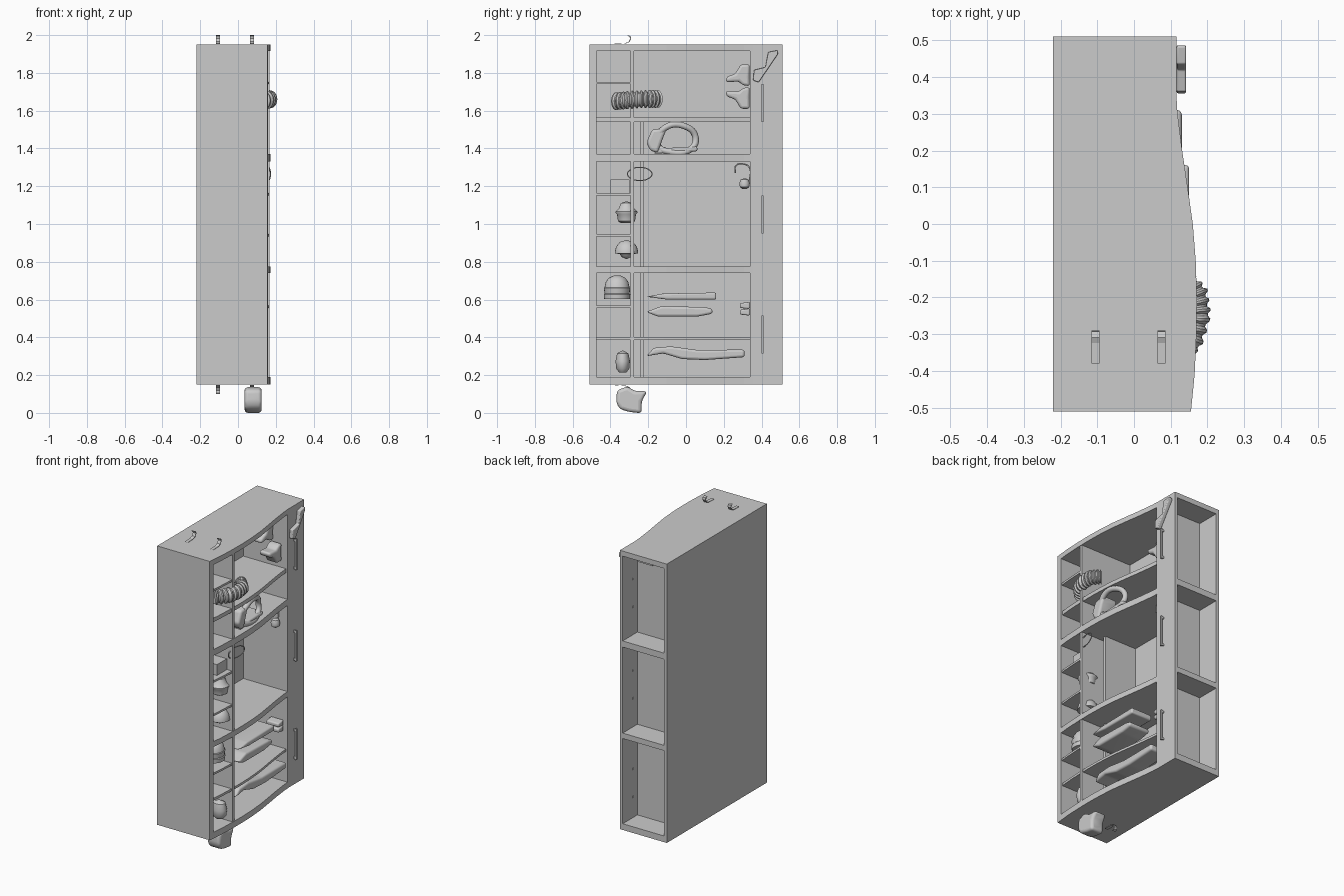
import bpy, bmesh, math
from mathutils import Vector

if "Cube" in bpy.data.objects:
    bpy.data.objects.remove(bpy.data.objects["Cube"])

# Curved front: depth x as a function of y
FRONT = [(-.51, .155), (-.41, .165), (-.3, .17), (-.2, .171), (-.1, .168), (0, .16),
         (.1, .146), (.2, .131), (.33, .115), (.51, .115)]

def front_x(y):
    for (a, xa), (b, xb) in zip(FRONT, FRONT[1:]):
        if y <= b + 1e-6:
            return xa + (xb - xa) * (y - a) / (b - a)
    return FRONT[-1][1]

def finish(name, bm, smooth=None):
    bmesh.ops.recalc_face_normals(bm, faces=bm.faces)
    me = bpy.data.meshes.new(name)
    bm.to_mesh(me)
    bm.free()
    ob = bpy.data.objects.new(name, me)
    bpy.context.collection.objects.link(ob)
    if smooth:
        for o in bpy.context.selected_objects:
            o.select_set(False)
        ob.select_set(True)
        bpy.context.view_layer.objects.active = ob
        bpy.ops.object.shade_smooth_by_angle(angle=math.radians(smooth))
    return ob

def prism(name, pts, vec, bevel=0):
    """Extrude a closed outline of 3D points along vec."""
    bm = bmesh.new()
    f = bm.faces.new([bm.verts.new(p) for p in pts])
    r = bmesh.ops.extrude_face_region(bm, geom=[f])
    bmesh.ops.translate(bm, vec=vec, verts=[g for g in r['geom'] if isinstance(g, bmesh.types.BMVert)])
    ob = finish(name, bm, 50 if bevel else None)
    if bevel:
        m = ob.modifiers.new("round", 'BEVEL')
        m.width, m.segments, m.limit_method = bevel, 4, 'NONE'
    return ob

def board(name, y0, y1, z0, z1, back=-.2, inset=0):
    """Board whose front edge follows the curved cabinet front."""
    n = max(1, round((y1 - y0) / .05))
    ys = [y0 + (y1 - y0) * i / n for i in range(n + 1)]
    pts = [(back, y0, z0)] + [(front_x(y) - inset, y, z0) for y in ys] + [(back, y1, z0)]
    return prism(name, pts, (0, 0, z1 - z0))

def box(name, x0, x1, y0, y1, z0, z1):
    return prism(name, [(x0, y0, z0), (x1, y0, z0), (x1, y1, z0), (x0, y1, z0)], (0, 0, z1 - z0))

def soft(name, outline, x0, x1, r=.015):
    return prism(name, [(x0, y, z) for y, z in outline], (x1 - x0, 0, 0), r)

def tube(name, pts, r, closed=False):
    cu = bpy.data.curves.new(name, 'CURVE')
    cu.dimensions, cu.bevel_depth, cu.bevel_resolution = '3D', r, 3
    cu.use_fill_caps = True
    s = cu.splines.new('BEZIER')
    s.bezier_points.add(len(pts) - 1)
    for b, p in zip(s.bezier_points, pts):
        b.co, b.handle_left_type, b.handle_right_type = p, 'AUTO', 'AUTO'
    s.use_cyclic_u, s.resolution_u = closed, 6
    ob = bpy.data.objects.new(name, cu)
    bpy.context.collection.objects.link(ob)
    return ob

def lathe(name, profile, loc, n=24, scale=(1, 1)):
    bm = bmesh.new()
    rings = [[bm.verts.new((loc[0] + r * scale[0] * math.cos(2 * math.pi * i / n),
                            loc[1] + r * scale[1] * math.sin(2 * math.pi * i / n), loc[2] + z))
              for i in range(n)] for r, z in profile]
    for a, b in zip(rings, rings[1:]):
        for i in range(n):
            bm.faces.new((a[i], a[(i + 1) % n], b[(i + 1) % n], b[i]))
    bm.faces.new(rings[0])
    bm.faces.new(rings[-1])
    return finish(name, bm, 40)

# Carcass
prism("back_panel", [(-.22, -.51, .15), (-.2, -.51, .15), (-.2, .51, .15), (-.22, .51, .15)], (0, 0, 1.8))
for i, (z0, z1) in enumerate([(.15, .19), (.74, .775), (1.33, 1.37), (1.917, 1.95)]):
    board(f"main_board_{i}", -.51, .51, z0, z1)
board("left_side", -.51, -.475, .15, 1.95)
board("right_partition", .34, .36, .15, 1.95)
board("side_front_panel", .34, .51, .15, 1.95, back=.095)

# Upright partitions and shelves in each bay
for i, (z0, z1) in enumerate([(.19, .74), (.775, 1.33), (1.37, 1.917)]):
    board(f"cubby_partition_{i}", -.295, -.275, z0, z1, inset=.004)
for i, (z0, z1) in enumerate([(.19, .74), (.775, 1.33), (1.37, 1.545)]):
    box(f"inner_partition_{i}", -.2, .03, -.24, -.225, z0, z1)
for i, z in enumerate([.555, .935, 1.15, 1.74]):
    board(f"cubby_shelf_{i}", -.475, -.295, z, z + .013, inset=.006)
board("upper_shelf", -.475, .34, 1.54, 1.565, inset=.01)
board("lower_shelf", -.475, .34, .387, .402, inset=.01)

# Door handles with screws inside
for i, z in enumerate([.415, 1.05, 1.64]):
    box(f"handle_{i}", .127, .137, .4, .41, z - .1, z + .1)
    for s in (-.09, .09):
        box(f"handle_post_{i}", .093, .13, .4, .41, z + s - .006, z + s + .006)
box("side_plate", -.02, .08, .36, .37, 1.83, 1.87)

# Curled hooks above and below
curl = [(-.375, 1.953), (-.32, 1.955), (-.3, 1.963), (-.29, 1.98), (-.293, 1.994), (-.305, 1.998)]
for x in (-.105, .075):
    for low in (False, True):
        line = [(y, 2.1 - z) if low else (y, z) for y, z in curl]
        d = .004 if low else -.004
        inner = [(y - .004, z - d * .5) for y, z in reversed(line)]
        prism("hook", [(x - .011, y, z) for y, z in line + inner], (.022, 0, 0))

# Hanging pouch below
soft("hanging_pouch", [(-.37, .055), (-.365, .12), (-.31, .14), (-.27, .115), (-.205, .115),
                       (-.235, .06), (-.235, -.002), (-.3, .005), (-.35, .02)], .035, .125, .018)

# Ribbed hose
path = [Vector(p) for p in [(.10, -.37, 1.65), (.15, -.32, 1.655), (.172, -.25, 1.66),
                            (.165, -.19, 1.662), (.125, -.15, 1.662)]]
bm = bmesh.new()
rings, N = [], 44
for k in range(N + 1):
    t = k / N * (len(path) - 1)
    j = min(int(t), len(path) - 2)
    p = path[j].lerp(path[j + 1], t - j)
    ang = math.radians(45 + 90 * k / N)
    n = Vector((math.sin(ang), -math.cos(ang), 0))
    r = .047 if k % 4 < 2 else .037
    rings.append([bm.verts.new(p + n * r * math.cos(a) * .8 + Vector((0, 0, r * math.sin(a))))
                  for a in [2 * math.pi * i / 20 for i in range(20)]])
for a, b in zip(rings, rings[1:]):
    for i in range(20):
        bm.faces.new((a[i], a[(i + 1) % 20], b[(i + 1) % 20], b[i]))
bm.faces.new(rings[0])
bm.faces.new(rings[-1])
finish("ribbed_hose", bm, 35)

# Handbag with a looped handle
soft("bag_body", [(-.21, 1.43), (-.18, 1.5), (-.1, 1.51), (-.12, 1.46), (-.15, 1.375), (-.19, 1.39)], .04, .15)
tube("bag_loop", [(.12, -.15, 1.42), (.14, -.11, 1.51), (.13, .0, 1.515), (.11, .05, 1.46),
                  (.12, .03, 1.40), (.13, -.1, 1.385)], .017, True)
soft("bag_base", [(-.17, 1.372), (.06, 1.385), (.06, 1.41), (-.15, 1.4)], .03, .14, .01)

# Boots on the upper shelf and shoes in the lower bay
for i, (x, z, s) in enumerate([(-.02, 1.78, 1), (.04, 1.675, -1)]):
    soft(f"boot_{i}", [(.21, z - .03 * s), (.215, z), (.26, z + .015 * s), (.29, z + .065 * s), (.338, z + .065 * s),
                       (.335, z + .0 * s), (.338, z - .05 * s), (.3, z - .045 * s), (.28, z - .025 * s)],
         x - .04, x + .04, .014)
for z in (.535, .57):
    soft("small_shoe", [(.285, z - .014), (.285, z + .01), (.338, z + .018), (.338, z - .02)], .0, .09, .008)

# Folded clothes
soft("folded_top_garment", [(-.21, .615), (-.12, .632), (.16, .637), (.16, .6), (-.1, .6)], .0, .15, .01)
soft("folded_middle_garment", [(-.21, .535), (-.13, .565), (.1, .56), (.14, .55), (.14, .525), (.06, .51),
                               (-.15, .51)], .0, .15, .014)
soft("folded_bottom_garment", [(-.21, .3), (-.17, .345), (-.08, .352), (.06, .333), (.31, .335), (.31, .295),
                               (.1, .28), (-.02, .285), (-.12, .315)], .01, .13, .013)

# Headwear and small items in the cubbies
lathe("ribbed_cap", [(.068, 0), (.07, .025), (.066, .03), (.07, .06), (.066, .063), (.06, .09),
                     (.045, .112), (.02, .124), (.002, .126)], (.08, -.365, .602))
lathe("round_hat", [(.002, .0), (.025, .01), (.035, .025), (.062, .03), (.062, .036), (.055, .065),
                    (.035, .09), (.002, .1)], (.09, -.315, .815))
lathe("brimmed_hat", [(.03, 0), (.045, .01), (.05, .045), (.058, .055), (.058, .06), (.042, .075),
                      (.03, .105), (.002, .115)], (.09, -.315, 1.005))
lathe("shoe", [(.02, 0), (.035, .02), (.038, .06), (.03, .1), (.002, .115)], (.1, -.335, .215), scale=(1.3, 1))
box("small_box", .03, .13, -.4, -.3, 1.165, 1.235)
tube("headband", [(.16 + .012 * math.cos(a), -.245 + .065 * math.cos(a), 1.265 + .034 * math.sin(a))
                  for a in [i * math.pi / 4 for i in range(8)]], .003, True)

# Hook and ring on the right wall
tube("wall_hook", [(.05, .26, 1.27), (.05, .265, 1.31), (.05, .3, 1.318), (.05, .335, 1.3), (.05, .335, 1.22)], .004)
lathe("hook_knob", [(.01, 0), (.024, .01), (.028, .03), (.02, .05), (.008, .055)], (.05, .31, 1.185))

# Flat strap on the side front panel
soft("front_strap", [(.355, 1.76), (.385, 1.75), (.487, 1.9), (.484, 1.92), (.435, 1.91), (.42, 1.83),
                     (.36, 1.815)], .116, .142, .005)
